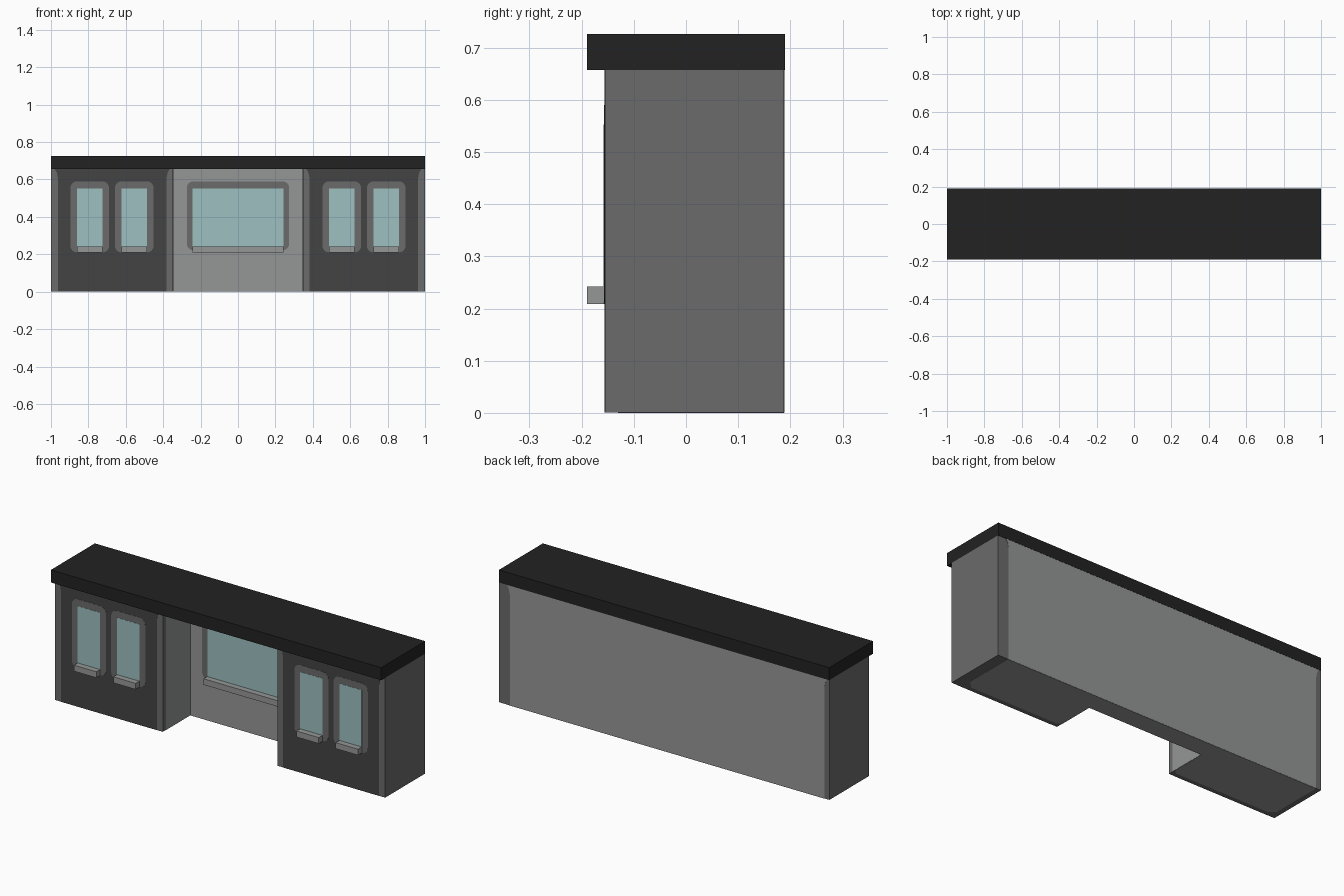
import bpy, bmesh, math
from mathutils import Vector

cube = bpy.data.objects.get("Cube")
if cube:
    bpy.data.objects.remove(cube, do_unlink=True)


def material(name, rgb):
    lin = [((c / 255 + 0.055) / 1.055) ** 2.4 for c in rgb] + [1.0]
    m = bpy.data.materials.new(name)
    m.use_nodes = True
    m.diffuse_color = lin
    bsdf = m.node_tree.nodes["Principled BSDF"]
    bsdf.inputs["Base Color"].default_value = lin
    bsdf.inputs["Roughness"].default_value = 0.8
    return m


BLACK = material("roof black", (34, 34, 34))
DARK = material("dark grey wall", (67, 67, 67))
MID = material("mid grey trim", (107, 107, 107))
LIGHT = material("light grey wall", (149, 151, 150))
GLASS = material("pale teal glass", (158, 192, 193))


def prism(name, outline, axis, lo, hi, mat):
    """Extrude a 2D outline along an axis (x: y,z  y: x,z  z: x,y)."""
    def place(p, d):
        return Vector({"x": (d, p[0], p[1]), "y": (p[0], d, p[1]),
                       "z": (p[0], p[1], d)}[axis])
    bm = bmesh.new()
    face = bm.faces.new([bm.verts.new(place(p, lo)) for p in outline])
    ext = bmesh.ops.extrude_face_region(bm, geom=[face])
    verts = [v for v in ext["geom"] if isinstance(v, bmesh.types.BMVert)]
    bmesh.ops.translate(bm, verts=verts, vec=place((0, 0), hi - lo))
    bmesh.ops.recalc_face_normals(bm, faces=bm.faces)
    mesh = bpy.data.meshes.new(name)
    bm.to_mesh(mesh)
    bm.free()
    mesh.materials.append(mat)
    obj = bpy.data.objects.new(name, mesh)
    bpy.context.collection.objects.link(obj)
    return obj


def rect(a0, a1, b0, b1):
    return [(a0, b0), (a1, b0), (a1, b1), (a0, b1)]


def rounded(a0, a1, b0, b1, r, n=4):
    pts = []
    corners = [(a1 - r, b0 + r, -90), (a1 - r, b1 - r, 0),
               (a0 + r, b1 - r, 90), (a0 + r, b0 + r, 180)]
    for ca, cb, start in corners:
        for i in range(n + 1):
            t = math.radians(start + 90 * i / n)
            pts.append((ca + r * math.cos(t), cb + r * math.sin(t)))
    return pts


def flared(a0, a1, b0, b1, f=0.018):
    """Panel outline that widens a little at the top corners."""
    return [(a0, b0), (a1, b0), (a1, b1 - 0.05), (a1 + f * 0.3, b1 - 0.02),
            (a1 + f, b1), (a0 - f, b1), (a0 - f * 0.3, b1 - 0.02), (a0, b1 - 0.05)]


FRONT, RECESS, BACK, INNER = -0.155, 0.083, 0.188, 0.347
TOP = 0.657

# Main U-shaped body and roof slab
prism("building_body", [(-1, FRONT), (-INNER, FRONT), (-INNER, RECESS), (INNER, RECESS),
                        (INNER, FRONT), (1, FRONT), (1, BACK), (-1, BACK)],
      "z", 0.001, TOP, MID)
prism("roof_slab", rect(-1, 1, -0.19, 0.19), "z", TOP, 0.726, BLACK)

# Large light wall panels: rear, recessed centre and underside
prism("rear_panel", flared(-0.97, 0.935, 0.001, TOP), "y", BACK, BACK + 0.001, LIGHT)
prism("centre_panel", rect(-INNER, INNER, 0.001, TOP), "y", RECESS - 0.001, RECESS, LIGHT)
prism("underside_panel",
      [(-0.97, BACK), (-0.97, -0.10), (-0.94, -0.13), (-0.37, -0.13), (-INNER, -0.11),
       (-INNER, RECESS), (INNER, RECESS), (INNER, -0.11), (0.37, -0.13), (0.90, -0.13),
       (0.94, -0.09), (0.94, BACK)], "z", 0.0, 0.001, LIGHT)


def window(name, x0, x1, wall, border, frame_bottom):
    """Rounded frame, glass pane and projecting sill on a front-facing wall."""
    prism(name + "_frame", rounded(x0 - border, x1 + border, frame_bottom, 0.59, 0.035),
          "y", wall - 0.002, wall, MID)
    prism(name + "_glass", rect(x0, x1, 0.24, 0.553), "y", wall - 0.003, wall, GLASS)
    prism(name + "_sill", rect(x0, x1, 0.209, 0.242), "y", wall - 0.035, wall, LIGHT)


window("centre_window", -0.242, 0.242, RECESS, 0.032, 0.222)

# Both wings: dark front, light inner side and two windows each
for side, s in (("left", 1), ("right", -1)):
    x0, x1 = sorted((s * 0.382, s * 0.963))
    prism(side + "_wing_front", flared(x0, x1, 0.001, TOP), "y", FRONT - 0.001, FRONT, DARK)
    a, b = sorted((s * INNER, s * (INNER - 0.001)))
    prism(side + "_wing_inner", rect(FRONT + 0.028, RECESS, 0.001, TOP), "x", a, b, LIGHT)
    for label, w0, w1 in (("inner", 0.487, 0.622), ("outer", 0.725, 0.86)):
        x0, x1 = sorted((s * w0, s * w1))
        window(f"{side}_{label}_window", x0, x1, FRONT, 0.036, 0.21)
